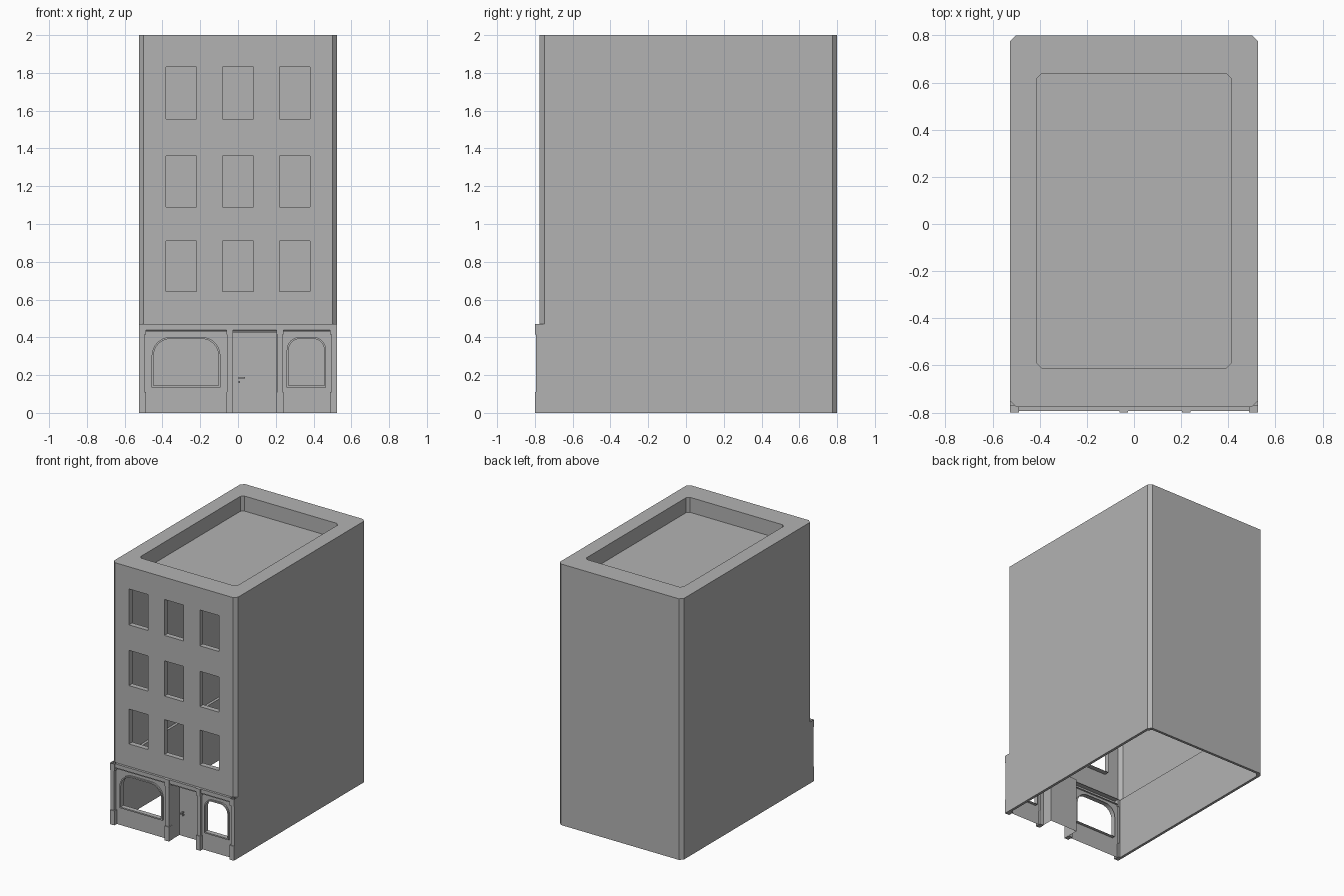
import bpy, bmesh, math
from mathutils import Vector

if "Cube" in bpy.data.objects:
    bpy.data.objects.remove(bpy.data.objects["Cube"])

FRONT = -0.775      # upper facade plane
PANEL = -0.77       # shop front plane

stone = bpy.data.materials.new("stone_grey")
stone.diffuse_color = (0.45, 0.45, 0.45, 1)
stone.use_nodes = True
stone.node_tree.nodes["Principled BSDF"].inputs["Base Color"].default_value = stone.diffuse_color


def finish(bm, name):
    bmesh.ops.remove_doubles(bm, verts=bm.verts, dist=1e-5)
    bmesh.ops.recalc_face_normals(bm, faces=bm.faces)
    mesh = bpy.data.meshes.new(name)
    bm.to_mesh(mesh)
    bm.free()
    mesh.materials.append(stone)
    ob = bpy.data.objects.new(name, mesh)
    bpy.context.collection.objects.link(ob)
    return ob


def loft(bm, rings, closed=True):
    """Quads between successive rings of points; returns the vertex rings."""
    vr = [[bm.verts.new(p) for p in r] for r in rings]
    n = len(vr[0])
    for a, b in zip(vr, vr[1:]):
        for i in range(n if closed else n - 1):
            j = (i + 1) % n
            bm.faces.new((a[i], a[j], b[j], b[i]))
    return vr


def box(bm, x0, x1, y0, y1, z0, z1, top=True):
    r = [[(x0, y0, z), (x1, y0, z), (x1, y1, z), (x0, y1, z)] for z in (z0, z1)]
    lo, hi = loft(bm, r)
    bm.faces.new(lo[::-1])
    if top:
        bm.faces.new(hi)


def chamfered(x, y0, y1, c, z):
    return [(-x + c, y0, z), (x - c, y0, z), (x, y0 + c, z), (x, y1 - c, z),
            (x - c, y1, z), (-x + c, y1, z), (-x, y1 - c, z), (-x, y0 + c, z)]


def rect(x0, x1, z0, z1):
    return [(x0, z0), (x1, z0), (x1, z1), (x0, z1)]


def arch(x0, x1, z0, z1, r, n=8):
    """Opening with a square foot and rounded upper corners."""
    pts = [(x0, z0), (x1, z0)]
    for cx, start in ((x1 - r, 0), (x0 + r, 90)):
        for i in range(n + 1):
            a = math.radians(start + 90 * i / n)
            pts.append((cx + r * math.cos(a), z1 - r + r * math.sin(a)))
    return pts


def at_y(pts, y):
    return [(x, y, z) for x, z in pts]


def pierced_wall(name, outline, holes, y, depth):
    """Flat wall facing -y with openings and their reveals."""
    bm = bmesh.new()
    edges = []
    for pts in [outline] + holes:
        vs = [bm.verts.new(p) for p in at_y(pts, y)]
        edges += [bm.edges.new((vs[i], vs[(i + 1) % len(vs)])) for i in range(len(vs))]
    bmesh.ops.triangle_fill(bm, edges=edges, use_beauty=True, normal=Vector((0, -1, 0)))
    for pts in holes:
        loft(bm, [at_y(pts, y), at_y(pts, y + depth)])
    return finish(bm, name)


# Upper walls (the facade side is left out) and recessed roof
bm = bmesh.new()
ring = chamfered(0.525, FRONT, 0.80, 0.025, 0.47)
ring = ring[1:] + ring[:1]
loft(bm, [ring, [(x, y, 2.0) for x, y, z in ring]], closed=False)
finish(bm, "upper_walls")

bm = bmesh.new()
rings = loft(bm, [chamfered(0.525, FRONT, 0.80, 0.025, 2.0),
                  chamfered(0.412, -0.61, 0.637, 0.02, 2.0),
                  chamfered(0.412, -0.61, 0.637, 0.02, 1.885)])
bm.faces.new(rings[-1])
finish(bm, "roof")

# Upper facade with nine window openings
holes = [rect(x - 0.081, x + 0.081, z0, z1) for x in (-0.3, 0, 0.3)
         for z0, z1 in ((0.643, 0.91), (1.09, 1.36), (1.555, 1.83))]
pierced_wall("facade", rect(-0.5, 0.5, 0.47, 2.0), holes, FRONT, 0.04)

# Ground floor side and back walls, thick enough to leave a ledge inside
bm = bmesh.new()
path = [(0.525, -0.77), (0.525, 0.775), (0.5, 0.80), (-0.5, 0.80), (-0.525, 0.775), (-0.525, -0.77)]
t = 0.02
inner = [(x - math.copysign(t, x), y - t if y > 0 else y) for x, y in path]
section = [(path, 0.47), (path, 0), (inner, 0), (inner, 0.47), (path, 0.47)]
loft(bm, [[(x, y, z) for x, y in p] for p, z in section], closed=False)
finish(bm, "ground_walls")

# Shop front panels with arched display windows and raised frames
for side, x0, x1, hole in (("left", -0.5, -0.055, (-0.447, -0.103, 0.145, 0.392, 0.09)),
                           ("right", 0.23, 0.5, (0.268, 0.457, 0.145, 0.392, 0.06))):
    inner = arch(*hole)
    a, b, c, d, r = hole
    g = 0.01
    outer = arch(a - g, b + g, c - g, d + g, r + g)
    pierced_wall("shop_panel_" + side, rect(x0, x1, 0, 0.44), [inner], PANEL, 0.025)
    bm = bmesh.new()
    loft(bm, [at_y(outer, PANEL), at_y(outer, PANEL - 0.012),
              at_y(inner, PANEL - 0.012), at_y(inner, PANEL)])
    finish(bm, "window_frame_" + side)

# Door alcove: side walls, ceiling and back with the door handle
DOOR = -0.67
bm = bmesh.new()
alcove = [(-0.028, 0), (-0.028, 0.425), (0.207, 0.425), (0.207, 0)]
front, back = loft(bm, [at_y(alcove, -0.775), at_y(alcove, DOOR)], closed=False)
bm.faces.new(back)
finish(bm, "door_alcove")
bm = bmesh.new()
box(bm, 0.002, 0.01, DOOR - 0.03, DOOR, 0.18, 0.19)
box(bm, 0.002, 0.037, DOOR - 0.036, DOOR - 0.029, 0.181, 0.189)
box(bm, 0.002, 0.01, DOOR - 0.012, DOOR, 0.158, 0.168)
finish(bm, "door_handle")

# Pilasters with base and capital (corner capitals are open on top)
for name, x0, x1, l, r in (("corner_left", -0.525, -0.495, 0, 0.008),
                           ("door_left", -0.058, -0.03, 0.004, 0.004),
                           ("door_right", 0.208, 0.236, 0.004, 0.004),
                           ("corner_right", 0.495, 0.525, 0.008, 0)):
    bm = bmesh.new()
    box(bm, x0, x1, -0.793, -0.755, 0.11, 0.415, False)
    box(bm, x0 - l, x1 + r, -0.80, -0.755, 0, 0.11)
    box(bm, x0 - l, x1 + r, -0.80, -0.755, 0.415, 0.47, "corner" not in name)
    finish(bm, "pilaster_" + name)

# Moulded cornice over the shop front
bm = bmesh.new()
prof = [(-0.755, 0.47), (-0.793, 0.47), (-0.793, 0.44),
        (-0.785, 0.436), (-0.785, 0.43), (-0.755, 0.43)]
loft(bm, [[(x, y, z) for y, z in prof] for x in (-0.49, 0.49)], closed=False)
finish(bm, "cornice")
